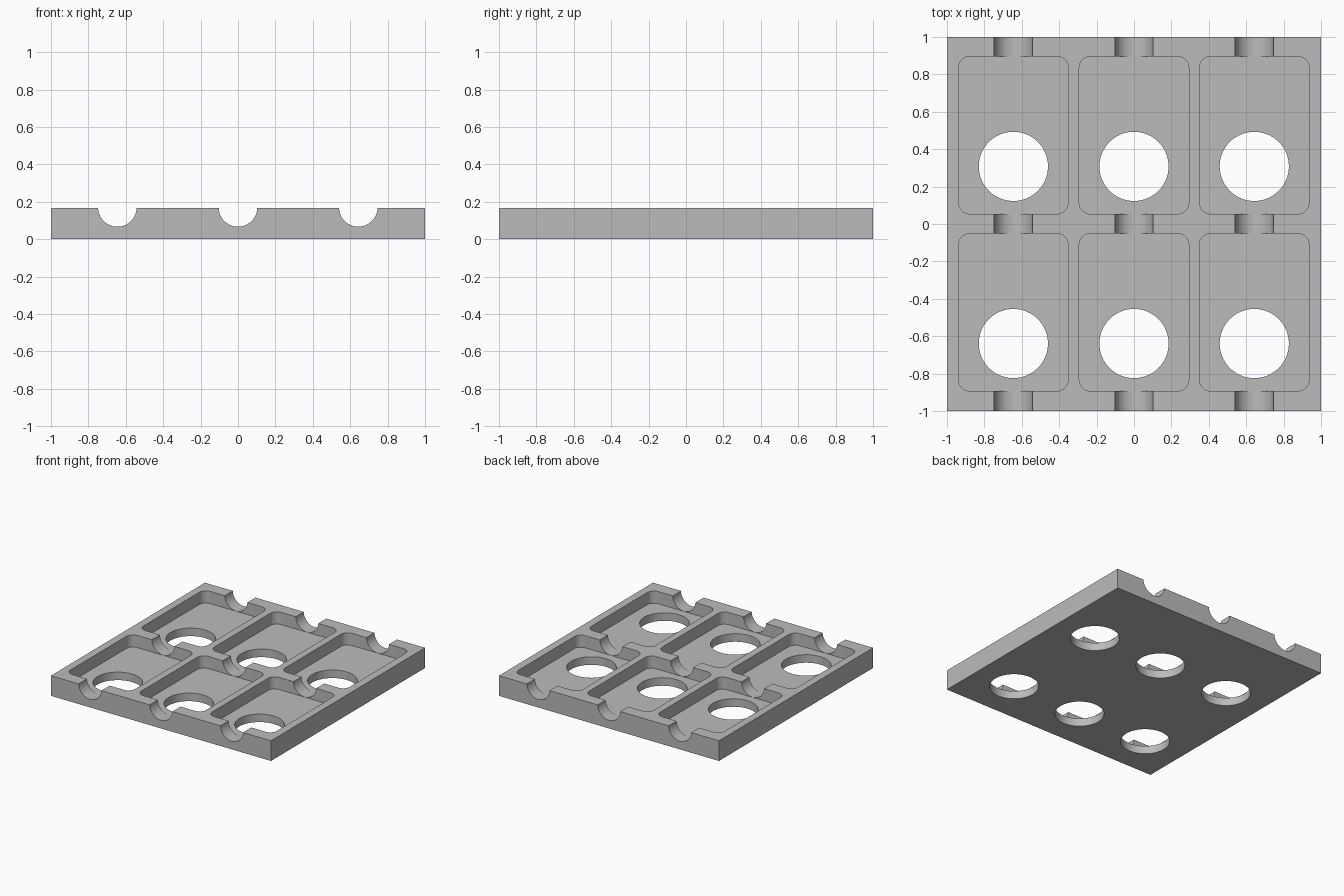
import bpy
import bmesh
from math import pi, radians
from mathutils import Matrix

cube = bpy.data.objects.get("Cube")
if cube:
    bpy.data.objects.remove(cube, do_unlink=True)

HEIGHT = 0.166
FLOOR = 0.066
COLUMNS = (-0.645, 0, 0.643)
ROWS = (-0.472, 0.475)

grey = bpy.data.materials.new("plain grey")
grey.use_nodes = True
colour = (0.5, 0.5, 0.5, 1)
grey.diffuse_color = colour
grey.node_tree.nodes["Principled BSDF"].inputs["Base Color"].default_value = colour


def make_object(name, bm):
    mesh = bpy.data.meshes.new(name)
    bm.to_mesh(mesh)
    bm.free()
    mesh.materials.append(grey)
    obj = bpy.data.objects.new(name, mesh)
    bpy.context.scene.collection.objects.link(obj)
    return obj


def box(name, centre, size, corner=0):
    """Box with optionally rounded vertical corners."""
    bm = bmesh.new()
    bmesh.ops.create_cube(bm, size=1, matrix=Matrix.Translation(centre) @ Matrix.Diagonal((*size, 1)))
    if corner:
        upright = [e for e in bm.edges if abs(e.verts[0].co.z - e.verts[1].co.z) > 0.01]
        bmesh.ops.bevel(bm, geom=upright, offset=corner, segments=10, profile=0.5, affect='EDGES')
    return make_object(name, bm)


def cylinder(name, centre, radius, depth, tilt=0):
    bm = bmesh.new()
    matrix = Matrix.Translation(centre) @ Matrix.Rotation(tilt, 4, 'X')
    bmesh.ops.create_cone(bm, cap_ends=True, segments=64, radius1=radius, radius2=radius,
                          depth=depth, matrix=matrix)
    return make_object(name, bm)


tray = box("tray", (0, 0, HEIGHT / 2), (2, 2, HEIGHT))
bpy.context.view_layer.objects.active = tray


def cut(cutter):
    """Subtract a cutter from the tray, then discard it."""
    cutter.hide_render = True
    mod = tray.modifiers.new("cut", 'BOOLEAN')
    mod.operation = 'DIFFERENCE'
    mod.solver = 'EXACT'
    mod.object = cutter
    bpy.ops.object.modifier_apply(modifier=mod.name)
    bpy.data.objects.remove(cutter, do_unlink=True)


for x in COLUMNS:
    # Rounded pockets, each with a through hole towards the front
    for y in ROWS:
        cut(box("pocket_cutter", (x, y, FLOOR + 0.1), (0.586, 0.842, 0.2), corner=0.06))
        cut(cylinder("hole_cutter", (x, y - 0.167, 0), 0.185, 0.5))
    # Round channel running front to back
    cut(cylinder("channel_cutter", (x, 0, 0.17), 0.103, 2.4, tilt=pi / 2))

# Smooth curved walls, crisp edges
bpy.ops.object.select_all(action='DESELECT')
tray.select_set(True)
bpy.ops.object.shade_smooth_by_angle(angle=radians(30))
